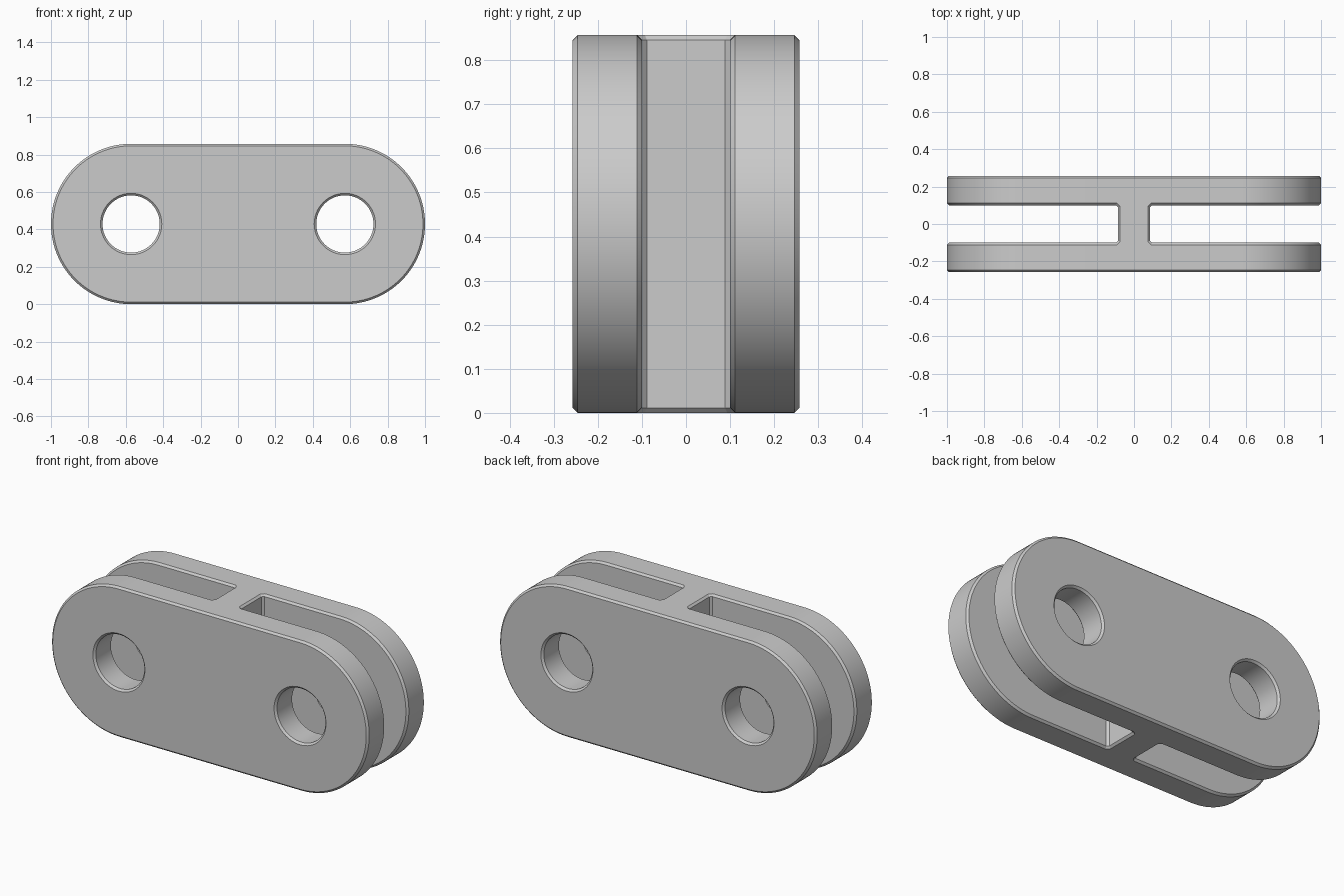
import bpy, bmesh, math

if "Cube" in bpy.data.objects:
    bpy.data.objects.remove(bpy.data.objects["Cube"])

R = 0.4286        # end radius, also the centre height
CX = 0.5714       # hole and end-arc centres
HOLE = 0.153      # hole radius
Y_IN, Y_OUT = 0.1, 0.257
C = 0.011         # chamfer size
WEB = 0.0857      # half thickness of the web
SEG = 64

grey = bpy.data.materials.new("grey")
grey.diffuse_color = (0.6, 0.6, 0.6, 1)
grey.use_nodes = True
grey.node_tree.nodes["Principled BSDF"].inputs["Base Color"].default_value = grey.diffuse_color


def finish(bm, name):
    bmesh.ops.recalc_face_normals(bm, faces=bm.faces)
    me = bpy.data.meshes.new(name)
    bm.to_mesh(me)
    bm.free()
    me.materials.append(grey)
    ob = bpy.data.objects.new(name, me)
    bpy.context.collection.objects.link(ob)
    bpy.ops.object.select_all(action='DESELECT')
    ob.select_set(True)
    bpy.context.view_layer.objects.active = ob
    bpy.ops.object.shade_smooth_by_angle(angle=math.radians(30))


def arc(cx, r, start, sweep, n):
    return [(cx + r * math.cos(start + sweep * i / n),
             R + r * math.sin(start + sweep * i / n)) for i in range(n + 1)]


def stadium(r):
    h = math.pi / 2
    return arc(CX, r, -h, math.pi, SEG) + arc(-CX, r, h, math.pi, SEG)


def loft(bm, rings):
    """Skin closed rings of points and return them as vertices."""
    vs = [[bm.verts.new(p) for p in ring] for ring in rings]
    for a, b in zip(vs, vs[1:]):
        for i in range(len(a)):
            j = (i + 1) % len(a)
            bm.faces.new((a[i], a[j], b[j], b[i]))
    return vs


# Rounded plates with two chamfered holes
def plate(name, side):
    bm = bmesh.new()
    caps = ([], [])
    steps = [(Y_IN, C), (Y_IN + C, 0), (Y_OUT - C, 0), (Y_OUT, C)]
    outlines = [lambda c: stadium(R - c)]
    for cx in (-CX, CX):
        outlines.append(lambda c, cx=cx: arc(cx, HOLE + c, 0, math.tau, SEG)[:-1])
    for outline in outlines:
        vs = loft(bm, [[(x, side * y, z) for x, z in outline(c)] for y, c in steps])
        for cap, ring in zip(caps, (vs[0], vs[-1])):
            cap += [bm.edges.get((ring[i - 1], ring[i])) for i in range(len(ring))]
    for cap, n in zip(caps, (-side, side)):
        bmesh.ops.triangle_fill(bm, edges=cap, use_beauty=True, normal=(0, n, 0))
    finish(bm, name)


plate("front_plate", -1)
plate("back_plate", 1)

# Central web, flared into the plates and chamfered at top and bottom
K = 2 - math.sqrt(2)
body = [(WEB, Y_IN - C), (WEB + C, Y_IN)]
end = [(WEB - C, Y_IN - K * C), (WEB + K * C, Y_IN + C)]


def web_ring(quarter, z):
    (x0, y0), (x1, y1) = quarter
    return [(x0, -y0, z), (x0, y0, z), (x1, y1, z), (-x1, y1, z),
            (-x0, y0, z), (-x0, -y0, z), (-x1, -y1, z), (x1, -y1, z)]


bm = bmesh.new()
rings = loft(bm, [web_ring(end, 0), web_ring(body, C),
                  web_ring(body, 2 * R - C), web_ring(end, 2 * R)])
bm.faces.new(rings[0])
bm.faces.new(rings[-1])
finish(bm, "central_web")
